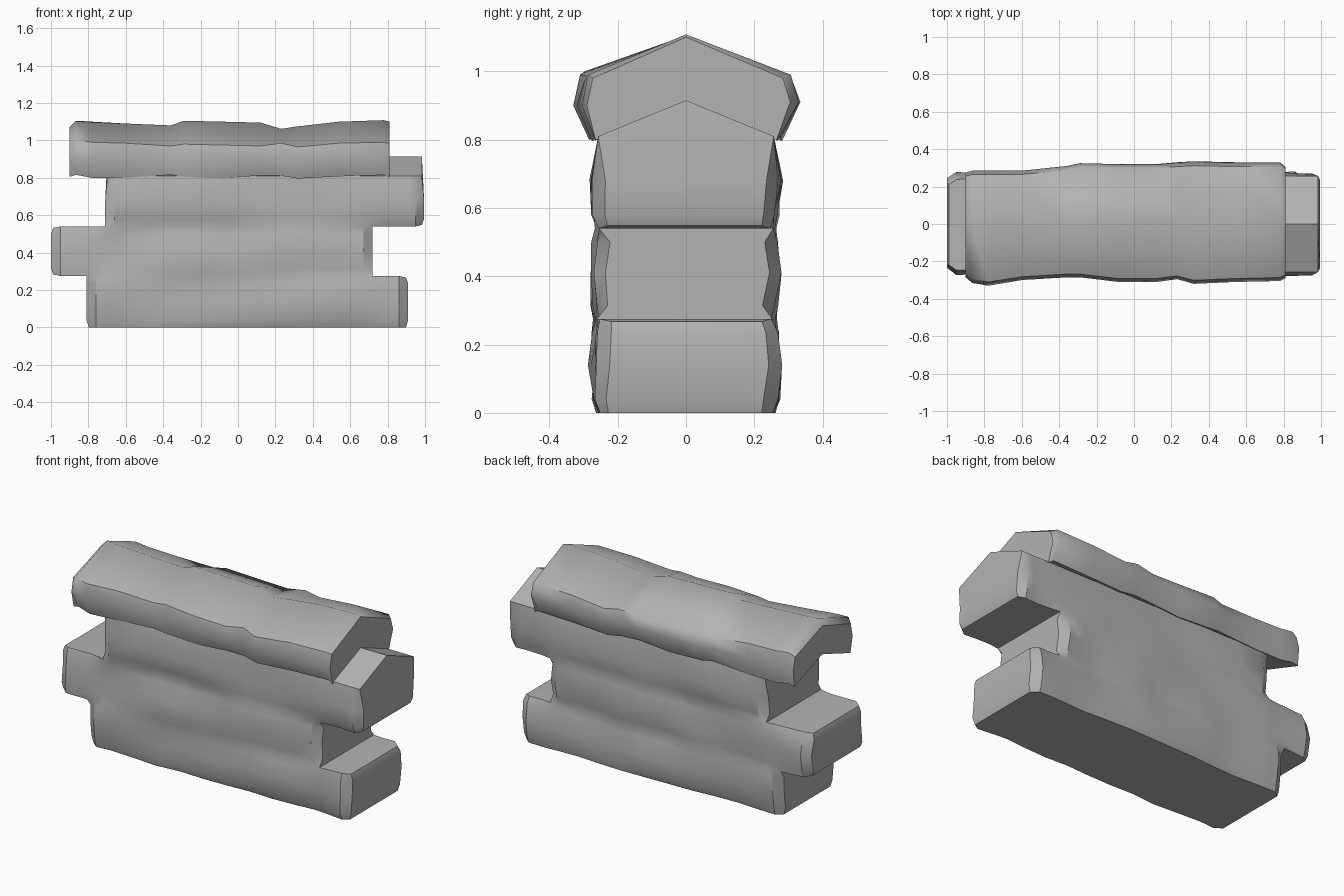
import bpy, bmesh, math
from mathutils import Vector, noise

cube = bpy.data.objects.get("Cube")
if cube:
    bpy.data.objects.remove(cube, do_unlink=True)

stone = bpy.data.materials.new("grey stone")
stone.use_nodes = True
GREY = (0.45, 0.45, 0.45, 1)
stone.diffuse_color = GREY
bsdf = next(n for n in stone.node_tree.nodes if n.type == 'BSDF_PRINCIPLED')
bsdf.inputs["Base Color"].default_value = GREY
bsdf.inputs["Roughness"].default_value = 0.9


def finish(bm, name, angle):
    bmesh.ops.recalc_face_normals(bm, faces=bm.faces)
    mesh = bpy.data.meshes.new(name)
    bm.to_mesh(mesh)
    bm.free()
    obj = bpy.data.objects.new(name, mesh)
    bpy.context.collection.objects.link(obj)
    mesh.materials.append(stone)
    bpy.ops.object.select_all(action='DESELECT')
    obj.select_set(True)
    bpy.context.view_layer.objects.active = obj
    bpy.ops.object.shade_smooth_by_angle(angle=math.radians(angle))


# Wall body: three staggered courses sharing one worn front and back surface
COURSES = [(0, 0.275, -0.81, 0.91), (0.275, 0.54, -1.0, 0.72), (0.54, 0.81, -0.71, 0.995)]
xs = [-1, -0.95, -0.81, -0.76, -0.71, -0.66, -0.5, -0.35, -0.2, -0.05, 0.1, 0.25,
      0.4, 0.55, 0.67, 0.72, 0.78, 0.86, 0.91, 0.95, 0.995]
zs = [0, 0.04, 0.14, 0.235, 0.275, 0.315, 0.41, 0.5, 0.54, 0.58, 0.68, 0.81]
TOP = len(zs) - 1


def filled(i, j):
    if not (0 <= i < len(xs) - 1 and 0 <= j < TOP):
        return False
    x, z = (xs[i] + xs[i + 1]) / 2, (zs[j] + zs[j + 1]) / 2
    return any(lo < z < hi and a < x < b for lo, hi, a, b in COURSES)


bm = bmesh.new()
columns = {}


def column(i, j):
    """Front, middle and back vertices at one grid point."""
    if (i, j) in columns:
        return columns[i, j]
    x, z = xs[i], zs[j]
    near = [(a, b) for a in (-1, 0) for b in (-1, 0) if filled(i + a, j + b)]
    block_end = len({a for a, b in near}) == 1
    rim = 0.038 if block_end else 0.008 if len(near) < 3 else 0
    if j == TOP:
        rim = 0
    if len(near) == 1:                      # knock off the outer corners
        a, b = near[0]
        x += 0.012 if a == 0 else -0.012
        if 0 < j < TOP:
            z += 0.008 if b == 0 else -0.008
    bulge = 0.014 * abs(math.sin(math.pi * z / 0.27))
    verts = []
    for side in (-1, 0, 1):
        worn = 0.028 * noise.noise(Vector((x * 3.7, side * 7.3, z * 5.1)))
        if j == TOP:
            worn = 0
        y = side * (0.257 - rim + bulge + worn)
        peak = 0.105 if j == TOP and side == 0 else 0
        verts.append(bm.verts.new((x, y, z + peak)))
    columns[i, j] = verts
    return verts


for i in range(len(xs) - 1):
    for j in range(TOP):
        if not filled(i, j):
            continue
        ring = [column(i, j), column(i + 1, j), column(i + 1, j + 1), column(i, j + 1)]
        for side in (0, 2):
            bm.faces.new([c[side] for c in ring])
        outside = [(i, j - 1), (i + 1, j), (i, j + 1), (i - 1, j)]
        for k, cell in enumerate(outside):
            if not filled(*cell):
                p, q = ring[k], ring[(k + 1) % 4]
                for s in (0, 1):
                    bm.faces.new((p[s], q[s], q[s + 1], p[s + 1]))
finish(bm, "wall_body", 30)

# Cap: peaked coping lofted through stations (x, ridge z, shoulder z, front y, back y)
STATIONS = [
    (-0.9, 1.07, 0.98, 0.285, 0.275), (-0.865, 1.105, 1.0, 0.315, 0.285),
    (-0.78, 1.1, 0.99, 0.33, 0.285), (-0.6, 1.09, 0.985, 0.3, 0.285),
    (-0.36, 1.08, 0.97, 0.285, 0.31), (-0.29, 1.105, 0.98, 0.285, 0.325),
    (-0.08, 1.1, 0.975, 0.31, 0.32), (0.12, 1.095, 0.97, 0.31, 0.32),
    (0.23, 1.062, 0.985, 0.295, 0.33), (0.32, 1.075, 0.965, 0.32, 0.335),
    (0.54, 1.1, 0.985, 0.31, 0.33), (0.78, 1.108, 0.99, 0.305, 0.33),
    (0.81, 1.1, 0.98, 0.29, 0.305),
]
bm = bmesh.new()
loops = []
for n, (x, ridge, shoulder, front, back) in enumerate(STATIONS):
    low = 0.806 + 0.01 * math.sin(n * 1.9)
    section = [(0, ridge), (-0.94 * front, shoulder), (-front, 0.9),
               (-max(0.265, 0.86 * front), low), (0, 0.9),
               (max(0.265, 0.84 * back), low), (back, 0.91), (0.93 * back, shoulder)]
    loops.append([bm.verts.new((x, y, z)) for y, z in section])
for a, b in zip(loops, loops[1:]):
    for k in range(len(a)):
        m = (k + 1) % len(a)
        bm.faces.new((a[k], b[k], b[m], a[m]))
for loop in (loops[0], loops[-1]):          # chevron ends, one half each side
    bm.faces.new(loop[:5])
    bm.faces.new([loop[0]] + loop[4:])
finish(bm, "wall_cap", 48)
